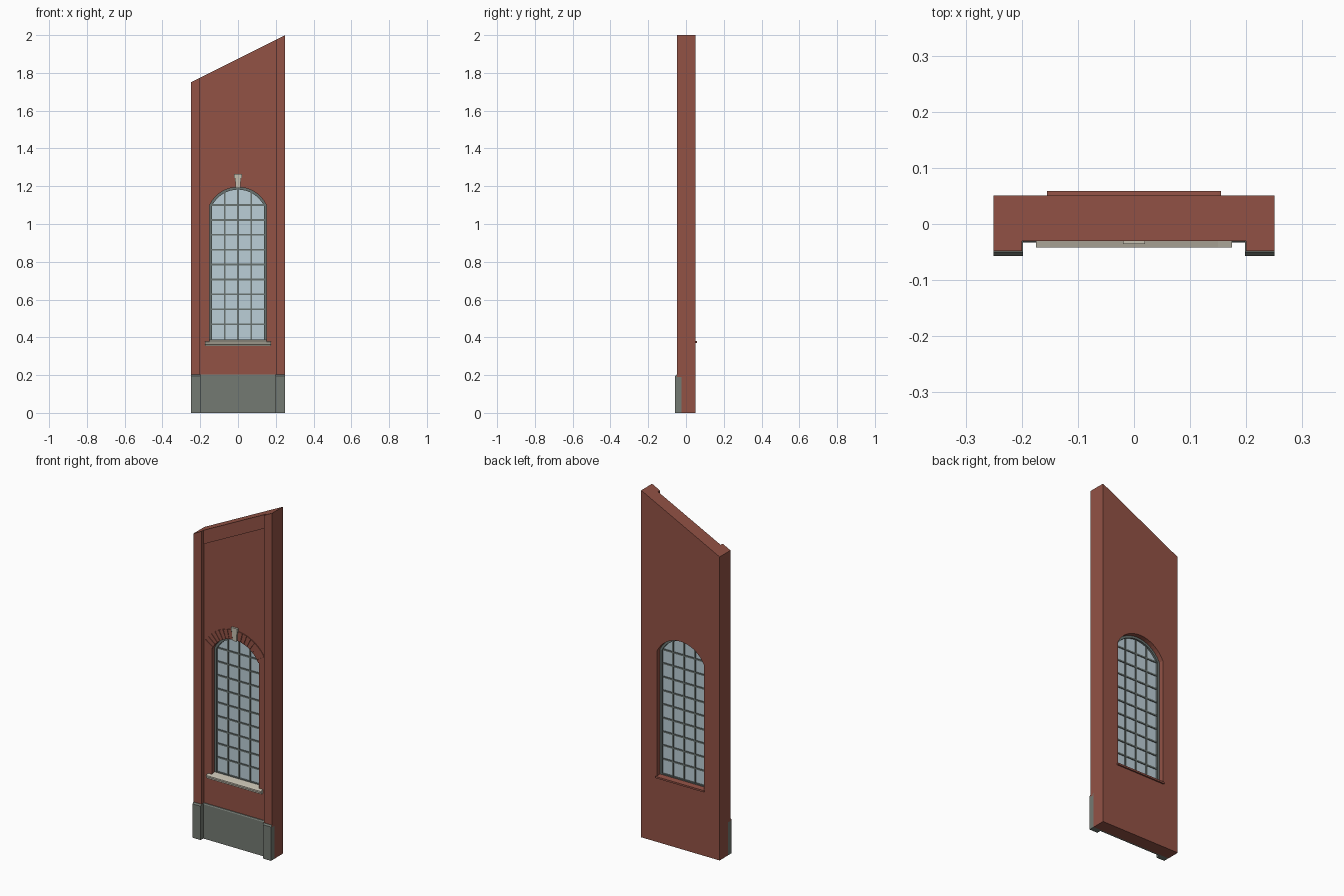
import bpy, bmesh, math

if "Cube" in bpy.data.objects:
    bpy.data.objects.remove(bpy.data.objects["Cube"])


def material(name, rgb):
    m = bpy.data.materials.new(name)
    m.diffuse_color = (*rgb, 1)
    m.use_nodes = True
    m.node_tree.nodes["Principled BSDF"].inputs["Base Color"].default_value = m.diffuse_color
    return m


BRICK = material("red brick", (0.29, 0.085, 0.06))
STONE = material("grey plinth stone", (0.175, 0.195, 0.17))
PALE = material("pale stone", (0.56, 0.52, 0.43))
FRAME = material("grey green frame", (0.14, 0.17, 0.16))
GLASS = material("pale blue glass", (0.50, 0.62, 0.68))


def finish(name, bm, mat):
    bmesh.ops.recalc_face_normals(bm, faces=bm.faces)
    me = bpy.data.meshes.new(name)
    bm.to_mesh(me)
    bm.free()
    me.materials.append(mat)
    ob = bpy.data.objects.new(name, me)
    bpy.context.collection.objects.link(ob)
    return ob


def add_prism(bm, pts, y0, y1):
    """Extrude an (x, z) outline from y0 to y1."""
    f = bm.faces.new([bm.verts.new((x, y0, z)) for x, z in pts])
    r = bmesh.ops.extrude_face_region(bm, geom=[f])
    for v in r["geom"]:
        if isinstance(v, bmesh.types.BMVert):
            v.co.y = y1


def prism(name, pts, y0, y1, mat):
    bm = bmesh.new()
    add_prism(bm, pts, y0, y1)
    return finish(name, bm, mat)


def rect(x0, x1, z0, z1):
    return [(x0, z0), (x1, z0), (x1, z1), (x0, z1)]


def side_profile(name, pts, x0, x1, mat):
    """Extrude a (y, z) outline from x0 to x1."""
    bm = bmesh.new()
    f = bm.faces.new([bm.verts.new((x0, y, z)) for y, z in pts])
    r = bmesh.ops.extrude_face_region(bm, geom=[f])
    for v in r["geom"]:
        if isinstance(v, bmesh.types.BMVert):
            v.co.x = x1
    return finish(name, bm, mat)


def top(x):
    return 1.875 + 0.5 * x


# Window opening: straight jambs under a segmental arch
HALF, SILL, SPRING, CROWN = 0.15, 0.375, 1.10, 1.195
R = (HALF ** 2 + (CROWN - SPRING) ** 2) / (2 * (CROWN - SPRING))
CZ = CROWN - R
FRONT, BACK = -0.024, 0.051


def opening(inset=0.0, n=16):
    r, h = R - inset, HALF - inset
    a = math.acos(h / r)
    arc = [(r * math.cos(t), CZ + r * math.sin(t))
           for t in (a + (math.pi - 2 * a) * i / n for i in range(n + 1))]
    return [(-h, SILL + inset), (h, SILL + inset)] + arc


# Wall with sloping top and arched opening
wall = prism("wall", [(-0.25, 0), (0.25, 0), (0.25, top(0.25)), (-0.25, top(-0.25))],
             FRONT, BACK, BRICK)
cutter = prism("opening_cutter", opening(), -0.2, 0.2, BRICK)
cutter.hide_render = True
mod = wall.modifiers.new("opening", "BOOLEAN")
mod.operation, mod.solver, mod.object = "DIFFERENCE", "EXACT", cutter
bpy.context.view_layer.objects.active = wall
bpy.ops.object.modifier_apply(modifier=mod.name)
bpy.data.objects.remove(cutter)

# Pilasters with chamfered plinth blocks
for side, x0, x1 in (("left", -0.25, -0.2), ("right", 0.2, 0.25)):
    prism(side + "_pilaster", [(x0, 0.19), (x1, 0.19), (x1, top(x1)), (x0, top(x0))],
          -0.048, FRONT, BRICK)
    side_profile(side + "_pilaster_plinth",
                 [(FRONT, 0), (-0.057, 0), (-0.057, 0.195), (-0.05, 0.203), (FRONT, 0.203)],
                 x0 if x0 < 0 else x0 - 0.002, x1 if x1 > 0 else x1 + 0.002, STONE)
side_profile("wall_plinth", [(FRONT, 0), (-0.033, 0), (-0.033, 0.197), (-0.029, 0.203),
                             (FRONT, 0.203)], -0.2, 0.2, STONE)

# Raised band under the sloping top
prism("top_band", [(-0.2, top(-0.2) - 0.08), (0.2, top(0.2) - 0.08),
                   (0.2, top(0.2)), (-0.2, top(-0.2))], -0.030, FRONT, BRICK)

# Radial brick arch
bm = bmesh.new()
a0 = math.acos(HALF / R)
a1 = math.pi / 2 - 0.09
N = 8
for s in (-1, 1):
    for i in range(N):
        t0 = a0 + (a1 - a0) * i / N + 0.006
        t1 = a0 + (a1 - a0) * (i + 1) / N - 0.006
        add_prism(bm, [(s * r * math.cos(t), CZ + r * math.sin(t))
                       for r, t in ((R, t0), (R + 0.055, t0), (R + 0.055, t1), (R, t1))],
                  -0.0285, FRONT + 0.005)
finish("brick_arch", bm, BRICK)

# Keystone with a wider cap
prism("keystone", [(-0.012, 1.19), (0.012, 1.19), (0.016, 1.245), (-0.016, 1.245)],
      -0.033, FRONT + 0.01, PALE)
prism("keystone_cap", rect(-0.02, 0.02, 1.243, 1.266), -0.036, FRONT, PALE)

# Sills
side_profile("front_sill", [(0.0, 0.355), (-0.036, 0.355), (-0.036, 0.363), (-0.042, 0.365),
                            (-0.042, 0.374), (-0.030, 0.378), (0.0, 0.385)],
             -0.15, 0.15, PALE)
side_profile("front_sill_nosing", [(FRONT, 0.355), (-0.036, 0.355), (-0.036, 0.363),
                                   (-0.042, 0.365), (-0.042, 0.374), (FRONT, 0.379)],
             -0.175, 0.175, PALE)
side_profile("back_sill", [(0.02, 0.370), (0.059, 0.370), (0.059, 0.380), (0.02, 0.382)],
             -0.149, 0.149, BRICK)
side_profile("back_sill_nosing", [(BACK, 0.370), (0.059, 0.370), (0.059, 0.380), (BACK, 0.380)],
             -0.155, 0.155, BRICK)

# Window frame: ring between the opening and its inset outline
bm = bmesh.new()
outer, inner = opening(), opening(0.013)
n = len(outer)
for i in range(n):
    j = (i + 1) % n
    add_prism(bm, [outer[i], outer[j], inner[j], inner[i]], 0.0, 0.024)
finish("window_frame", bm, FRAME)

# Glazing bars
bm = bmesh.new()
for x in (-0.07, 0, 0.07):
    add_prism(bm, rect(x - 0.0045, x + 0.0045, SILL + 0.005,
                       CZ + math.sqrt(R * R - x * x) - 0.008), 0.006, 0.019)
for k in range(9):
    z = 0.47 + 0.0788 * k
    add_prism(bm, rect(-0.143, 0.143, z - 0.0045, z + 0.0045), 0.0065, 0.0185)
finish("glazing_bars", bm, FRAME)

# Glass
prism("glass", opening(0.006), 0.011, 0.014, GLASS)
